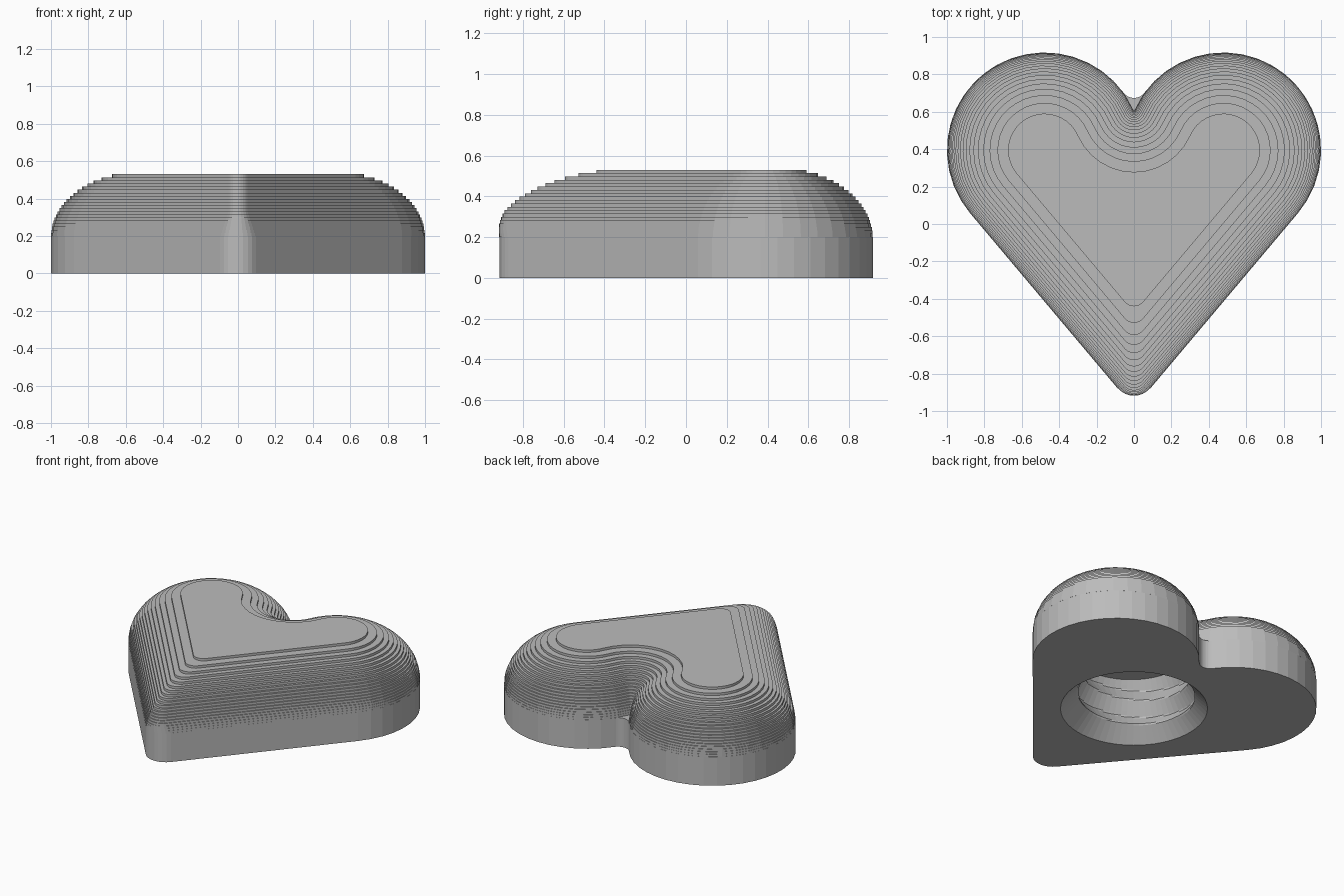
import bpy, bmesh
from math import sin, cos, pi, sqrt, atan2, radians, asin

if "Cube" in bpy.data.objects:
    bpy.data.objects.remove(bpy.data.objects["Cube"])

LOBE_X, LOBE_Y, LOBE_R = 0.478, 0.395, 0.522
SIDE = radians(-40.1)              # direction of the straight side's normal
BASE_H, LAYERS, STEP = 0.2, 20, 0.0165

grey = bpy.data.materials.new("plain_grey")
grey.use_nodes = True
grey.diffuse_color = (0.5, 0.5, 0.5, 1)
grey.node_tree.nodes["Principled BSDF"].inputs["Base Color"].default_value = (0.5, 0.5, 0.5, 1)


def arc(cx, cy, r, a0, a1, n):
    return [(cx + r * cos(a0 + (a1 - a0) * i / n), cy + r * sin(a0 + (a1 - a0) * i / n))
            for i in range(n + 1)]


def heart(inset, tip_r, notch_r):
    """Heart outline moved inward, with a rounded tip and a rounded notch."""
    support = LOBE_X * cos(SIDE) + LOBE_Y * sin(SIDE) + LOBE_R - inset
    tip_y = (support - tip_r) / sin(SIDE)
    notch_y = LOBE_Y + sqrt((LOBE_R + notch_r) ** 2 - LOBE_X ** 2)
    end = atan2(notch_y - LOBE_Y, -LOBE_X)
    half = arc(0, tip_y, tip_r, -pi / 2, SIDE, 4)
    half += arc(LOBE_X, LOBE_Y, LOBE_R - inset, SIDE, end, 20)
    half += arc(0, notch_y, notch_r + inset, end - pi, -pi / 2, 6)[1:]
    return half + [(-x, y) for x, y in half[-2:0:-1]]


def loft(name, rings):
    """Closed solid through rings of equal point count, lowest first."""
    bm = bmesh.new()
    loops = [[bm.verts.new(p) for p in ring] for ring in rings]
    n = len(loops[0])
    for low, high in zip(loops, loops[1:]):
        for i in range(n):
            j = (i + 1) % n
            bm.faces.new((low[i], low[j], high[j], high[i]))
    bm.faces.new(loops[0][::-1])
    bm.faces.new(loops[-1])
    mesh = bpy.data.meshes.new(name)
    bm.to_mesh(mesh)
    bm.free()
    mesh.materials.append(grey)
    obj = bpy.data.objects.new(name, mesh)
    bpy.context.collection.objects.link(obj)
    return obj


# Heart body: straight base, then thin layers stepping in along an elliptic dome
rings = []


def slab(outline, z0, z1):
    for z in (z0, z1):
        rings.append([(x, y, z) for x, y in outline])


slab(heart(0, 0.125, 0.07), 0, BASE_H)
for k in range(1, LAYERS + 1):
    inset = 0.47 * (1 - sqrt(1 - (k / (LAYERS + 1)) ** 2))
    z = BASE_H + k * STEP
    slab(heart(inset, max(0.065, 0.125 - 0.007 * k), 0), z - STEP, z)
body = loft("heart_body", rings)

# Threaded socket with a chamfered mouth, cut from below
SEGS, DEPTH, PITCH = 64, 0.42, 0.19


def socket_radius(a, z):
    wave = asin(sin(2 * pi * z / PITCH - a)) * 2 / pi
    return max(0.46 - z, 0.375 + 0.03 * wave)


levels = [-0.02 + (DEPTH + 0.02) * i / 44 for i in range(45)]
angles = [2 * pi * i / SEGS for i in range(SEGS)]
cutter = loft("socket_cutter", [[(socket_radius(a, z) * cos(a), socket_radius(a, z) * sin(a), z)
                                 for a in angles] for z in levels])
cutter.hide_render = True
cutter.hide_set(True)
cut = body.modifiers.new("threaded_socket", "BOOLEAN")
cut.operation = "DIFFERENCE"
cut.solver = "EXACT"
cut.object = cutter
